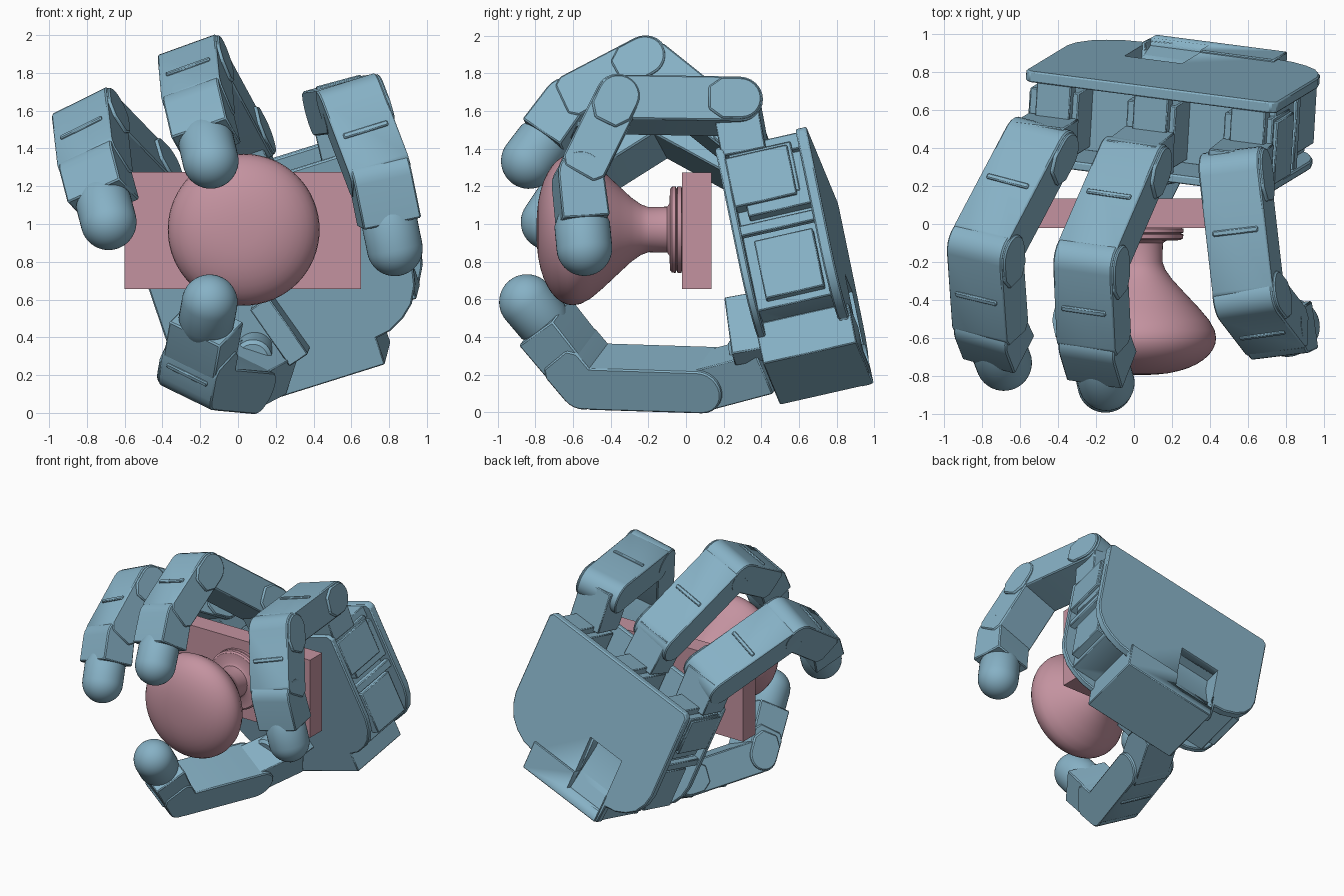
import bpy, bmesh
from math import pi, sin, cos
from mathutils import Vector, Matrix

if "Cube" in bpy.data.objects:
    bpy.data.objects.remove(bpy.data.objects["Cube"])

def material(name, rgb):
    m = bpy.data.materials.new(name)
    m.diffuse_color = (*rgb, 1)
    m.use_nodes = True
    m.node_tree.nodes["Principled BSDF"].inputs["Base Color"].default_value = m.diffuse_color
    return m

BLUE = material("blue", (0.24, 0.44, 0.56))
PINK = material("pink", (0.55, 0.29, 0.35))

def finish(name, bm, matrix, mat, bevel=0):
    bmesh.ops.recalc_face_normals(bm, faces=bm.faces)
    me = bpy.data.meshes.new(name)
    bm.to_mesh(me)
    bm.free()
    ob = bpy.data.objects.new(name, me)
    bpy.context.collection.objects.link(ob)
    ob.matrix_world = matrix
    me.materials.append(mat)
    if bevel:
        mod = ob.modifiers.new("bevel", "BEVEL")
        mod.width, mod.segments, mod.limit_method = bevel, 1, 'ANGLE'
    bpy.context.view_layer.objects.active = ob
    bpy.ops.object.select_all(action='DESELECT')
    ob.select_set(True)
    bpy.ops.object.shade_smooth_by_angle(angle=0.6)
    return ob

def box(name, lo, hi, matrix=Matrix(), mat=BLUE, bevel=0.006):
    lo, hi = Vector(lo), Vector(hi)
    bm = bmesh.new()
    bmesh.ops.create_cube(bm, size=1)
    for v in bm.verts:
        v.co = (lo + hi) / 2 + Vector(c * s for c, s in zip(v.co, hi - lo))
    return finish(name, bm, matrix, mat, bevel)

def extrude(name, pts, axis, a, b, matrix, bevel=0.008):
    """Polygon in the plane across the axis (0 = x, 1 = y), extruded from a to b."""
    bm = bmesh.new()
    put = (lambda p, t: (t, p[0], p[1])) if axis == 0 else (lambda p, t: (p[0], t, p[1]))
    face = bm.faces.new([bm.verts.new(put(p, a)) for p in pts])
    ext = bmesh.ops.extrude_face_region(bm, geom=[face])
    step = Vector(put((0, 0), b - a))
    bmesh.ops.translate(bm, vec=step, verts=[g for g in ext["geom"] if isinstance(g, bmesh.types.BMVert)])
    bm.faces.new([v for v in face.verts]) if not face.is_valid else None
    return finish(name, bm, matrix, BLUE, bevel)

def lathe(name, prof, matrix, mat, n=64):
    """Revolve (radius, height) points about local z."""
    bm = bmesh.new()
    vs = [bm.verts.new((r, 0, h)) for r, h in prof]
    es = [bm.edges.new(p) for p in zip(vs, vs[1:])]
    bmesh.ops.spin(bm, geom=vs + es, cent=(0, 0, 0), axis=(0, 0, 1), angle=2 * pi, steps=n)
    bmesh.ops.remove_doubles(bm, verts=bm.verts, dist=1e-4)
    return finish(name, bm, matrix, mat)

def frame(origin, x, y, z):
    return Matrix.Translation(origin) @ Matrix((x, y, z)).transposed().to_4x4()

def along(p, q, w):
    """Frame at p with z toward q and x as near w as possible."""
    z = (q - p).normalized()
    y = z.cross(w).normalized()
    return frame(p, y.cross(z), y, z)

# Door plate and knob
box("door_plate", (-0.60, -0.02, 0.655), (0.65, 0.135, 1.275), mat=PINK, bevel=0)
knob = [(0, 0.02), (0.215, 0.02), (0.23, 0.025), (0.23, 0.045), (0.215, 0.05), (0.23, 0.055),
        (0.228, 0.075), (0.215, 0.085), (0.14, 0.088), (0.122, 0.10), (0.12, 0.20), (0.135, 0.24),
        (0.17, 0.29), (0.23, 0.355), (0.31, 0.44), (0.365, 0.505), (0.395, 0.56), (0.402, 0.60)]
knob += [(0.402 * cos(i * pi / 20) ** 0.85 if i < 10 else 0, 0.60 + 0.195 * sin(i * pi / 20)) for i in range(1, 11)]
lathe("door_knob", knob, Matrix.Translation((0.03, 0, 0.97)) @ Matrix.Rotation(pi / 2, 4, 'X'), PINK)

# Palm frame: x across, y out of the back, z toward the fingers
L = Vector((0.947, -0.123, 0.297)).normalized()
N = Vector((0.057, 0.97, 0.22))
N = (N - L * N.dot(L)).normalized()
U = L.cross(N)
PALM = frame(Vector((0.085, 0.722, 1.32)), L, N, U)

def outline(s):
    half = [(0.67, 0.0), (0.70, -0.03), (0.70, -0.70), (0.68, -0.79), (0.63, -0.88), (0.56, -0.94),
            (0.47, -0.985), (0.38, -1.00), (0.37, -1.145)]
    return [(x * s, z) for x, z in half] + [(-x * s, z) for x, z in reversed(half)]

back = extrude("palm_back_cover", outline(1), 1, -0.06, 0, PALM)
extrude("palm_front_cover", outline(0.98), 1, -0.50, -0.455, PALM)
core = box("palm_core", (-0.58, -0.46, -0.92), (0.58, -0.05, -0.30), PALM)
base = box("palm_base", (-0.355, -0.50, -1.147), (0.38, 0.012, -0.92), PALM)

# Pocket in the back of the palm, with a sloping floor
pocket = [(0.1, -0.62), (-0.13, -0.62), (-0.13, -0.72), (-0.03, -1.06), (0.1, -1.06)]
cutter = extrude("pocket_cutter", pocket, 0, -0.35, -0.03, PALM, 0)
cutter.hide_render = True
cutter.hide_set(True)
for ob in (back, base, core):
    mod = ob.modifiers.new("pocket", "BOOLEAN")
    mod.object, mod.solver = cutter, 'EXACT'

# Side housings and posts
for s, side in ((1, "right"), (-1, "left")):
    def side_box(name, x0, x1, y0, y1, z0, z1):
        box(f"{side}_{name}", (min(s * x0, s * x1), y0, z0), (max(s * x0, s * x1), y1, z1), PALM)
    side_box("upper_motor", 0.5, 0.69, -0.46, -0.12, -0.36, -0.08)
    side_box("motor_step", 0.5, 0.665, -0.40, -0.05, -0.42, -0.12)
    side_box("lower_motor", 0.5, 0.64, -0.40, -0.08, -0.88, -0.55)
    side_box("post", 0.62, 0.67, -0.46, -0.05, -0.52, -0.46)

R = 0.122   # half thickness of a finger link
W = 0.165   # half width

def round_end(r):
    return [(r * cos(a), r * sin(a)) for a in [pi + i * pi / 12 for i in range(13)]]

def link(name, p, q, w, extra=0.0):
    m, n = along(p, q, w), (q - p).length + extra
    pts = round_end(R) + [(R, n - 0.03), (R - 0.03, n + 0.015), (-R + 0.04, n + 0.025), (-R, n - 0.02)]
    extrude(name, pts, 0, -W, W, m)
    box(name + "_rib", (-W * 0.75, R - 0.01, n * 0.45), (W * 0.75, R + 0.012, n * 0.45 + 0.03), m)
    # Side cap over the joint
    cap = round_end(R * 0.92) + [(R * 0.92, 0.1), (R * 0.5, 0.17), (-R * 0.5, 0.17), (-R * 0.92, 0.1)]
    extrude(name + "_joint_cap", cap, 0, W - 0.01, W + 0.016, m)

def tip(name, p, q, w):
    m, n = along(p, q, w), (q - p).length
    r = 0.148
    extrude(name + "_end_link", round_end(R) + [(R, n - 0.14), (-R - 0.01, n - 0.14)], 0, -W + 0.008, W - 0.008, m)
    dome = [(0, n - 0.2), (r * 0.8, n - 0.2), (r, n - 0.13)]
    dome += [(r * cos(i * pi / 24) if i < 12 else 0, n + r * sin(i * pi / 24)) for i in range(13)]
    lathe(name + "_tip", dome, m, BLUE, 40)

# Fingers: base joint, two bending joints, fingertip centre
fingers = {
    "left_finger": ((-0.50, 0.41, 1.25), (-0.785, -0.13, 1.545), (-0.755, -0.55, 1.28), (-0.685, -0.73, 1.01)),
    "middle_finger": ((-0.005, 0.32, 1.42), (-0.23, -0.20, 1.835), (-0.21, -0.62, 1.615), (-0.145, -0.835, 1.335)),
    "right_finger": ((0.53, 0.27, 1.625), (0.605, -0.38, 1.635), (0.755, -0.575, 1.24), (0.83, -0.54, 0.872)),
}
for i, (name, joints) in enumerate(fingers.items()):
    a, b, c, t = (Vector(j) for j in joints)
    w = (b - a).cross(t - b).normalized()
    link(name + "_lower", a, b, w)
    link(name + "_upper", b, c, w)
    tip(name, c, t, w)
    # Knuckle and its motor inside the palm
    x = (i - 1) * 0.54
    root = PALM @ Vector((x, -0.355, -0.05))
    box(name + "_knuckle", (-0.14, -0.12, 0), (0.14, 0.12, (a - root).length + 0.04), along(root, a, L))
    box(name + "_motor", (x - 0.14, -0.44, -0.34), (x + 0.13, -0.10, -0.06), PALM)
    box(name + "_motor_step", (x - 0.09, -0.30, -0.1), (x + 0.10, -0.05, -0.01), PALM)

# Thumb
a, b, t = Vector((0.0, 0.12, 0.17)), Vector((-0.22, -0.51, 0.19)), Vector((-0.15, -0.845, 0.585))
w = (b - a).cross(t - b).normalized()
w = -w if w.x < 0 else w
bend = -w if (b - a).cross(w).z > 0 else w    # ribs face outward (down)
link("thumb_lower", a, b, bend)
mid = b + (t - b) * 0.3
link("thumb_upper", b, mid, bend, 0.03)
tip("thumb", mid, t, bend)
root = Vector((0.17, 0.46, 0.26))
box("thumb_knuckle", (-0.14, -0.12, -0.06), (0.14, 0.12, (root - a).length), along(a, root, w))
p, q = Vector((0.12, 0.33, 0.60)), Vector((0.33, 0.37, 0.30))
box("thumb_bracket", (-0.06, -0.12, 0), (0.06, 0.12, (q - p).length), along(p, q, L))
hub = frame(Vector((0.08, 0.26, 0.29)), L, U, -N)
lathe("thumb_hub", [(0, -0.2), (0.10, -0.2), (0.10, 0), (0.08, 0.02), (0, 0.02)], hub, BLUE, 32)
